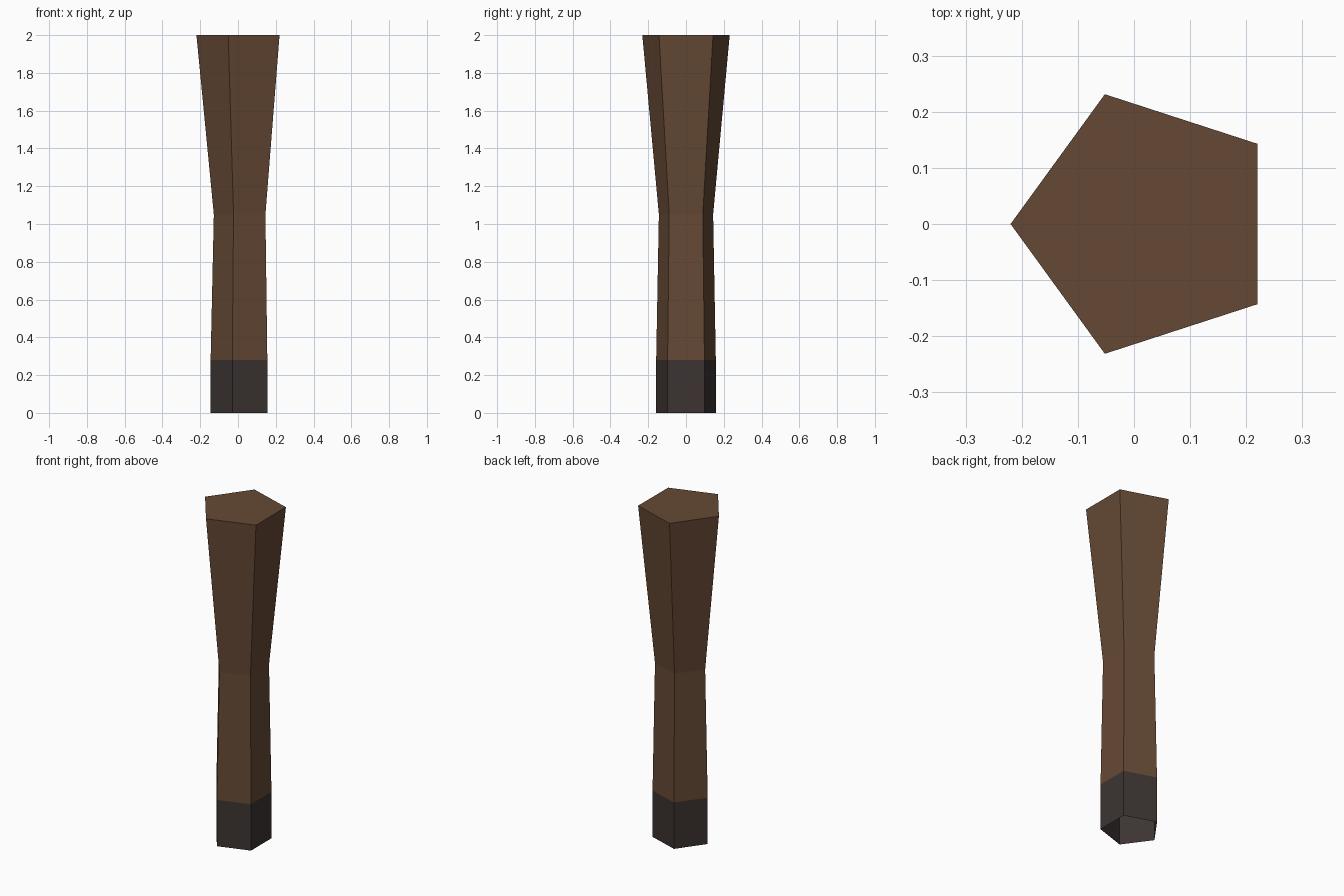
import bpy, bmesh, math

if "Cube" in bpy.data.objects:
    bpy.data.objects.remove(bpy.data.objects["Cube"])

SIDES = 5


def material(name, color):
    m = bpy.data.materials.new(name)
    m.diffuse_color = (*color, 1)
    m.use_nodes = True
    m.node_tree.nodes["Principled BSDF"].inputs["Base Color"].default_value = m.diffuse_color
    return m


def tube(name, rings, mat, cap_top=False):
    """Five-sided tube through rings of (z, radius, centre x), open at the bottom."""
    bm = bmesh.new()
    loops = []
    for z, r, cx in rings:
        angles = [math.pi + 2 * math.pi * i / SIDES for i in range(SIDES)]
        loops.append([bm.verts.new((cx + r * math.cos(a), r * math.sin(a), z)) for a in angles])
    for low, high in zip(loops, loops[1:]):
        for i in range(SIDES):
            j = (i + 1) % SIDES
            bm.faces.new((low[i], low[j], high[j], high[i]))
    if cap_top:
        bm.faces.new(loops[-1])
    mesh = bpy.data.meshes.new(name)
    bm.to_mesh(mesh)
    bm.free()
    mesh.materials.append(mat)
    obj = bpy.data.objects.new(name, mesh)
    bpy.context.collection.objects.link(obj)
    return obj


brown = material("brown", (0.13, 0.066, 0.035))
dark = material("dark", (0.045, 0.034, 0.031))

# Dark foot, hollow underneath
tube("hoof", [(0, 0.166, 0.021), (0.28, 0.166, 0.021)], dark)

# Brown leg: narrows to the knee, then flares to the capped top
tube("leg", [(0.28, 0.166, 0.021), (1.05, 0.151, 0.023), (2, 0.2432, 0.0232)], brown, cap_top=True)
